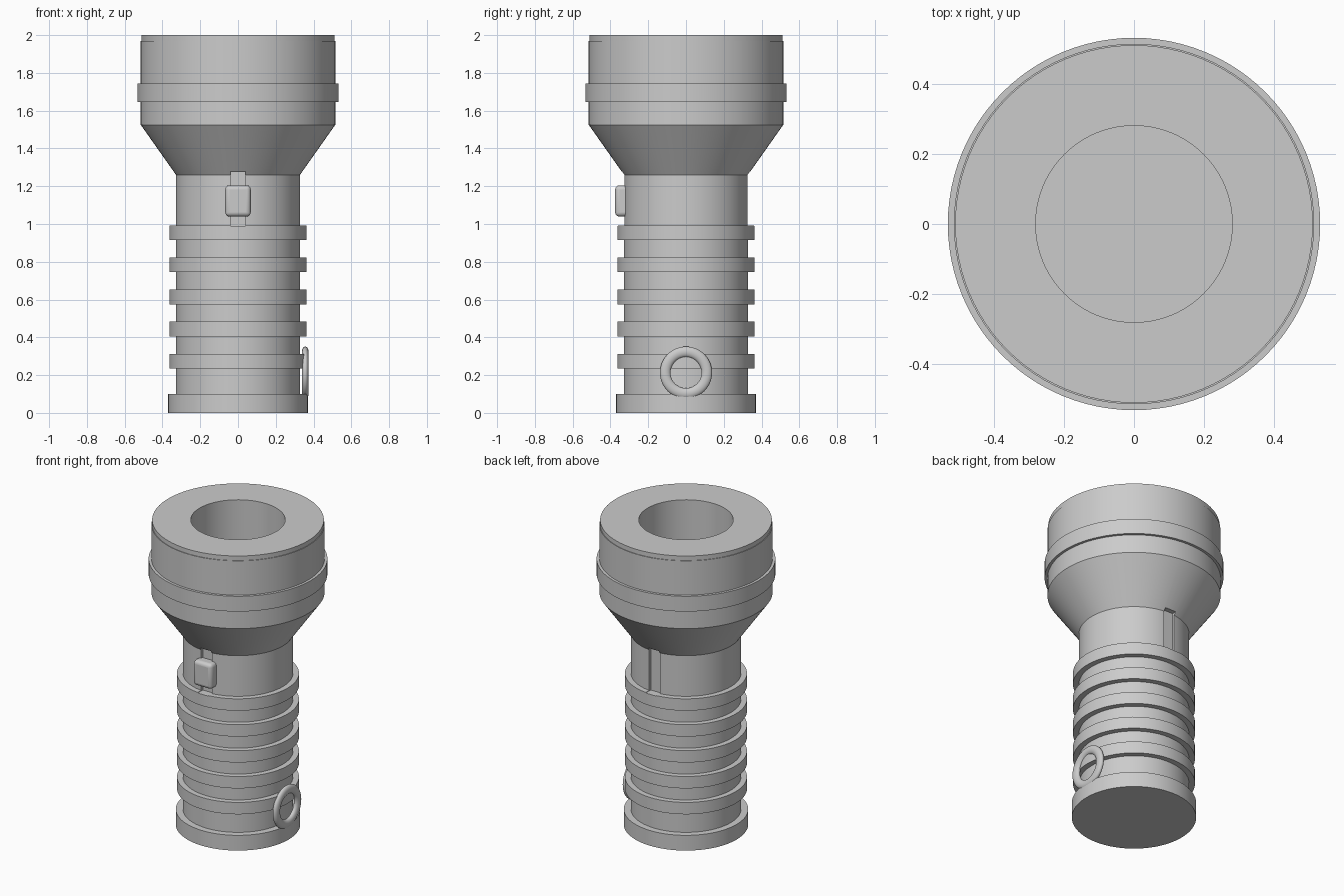
import bpy
import math

cube = bpy.data.objects.get("Cube")
if cube:
    bpy.data.objects.remove(cube, do_unlink=True)

grey = bpy.data.materials.new("plain grey")
grey.use_nodes = True
grey.diffuse_color = (0.6, 0.6, 0.6, 1)
grey.node_tree.nodes["Principled BSDF"].inputs["Base Color"].default_value = (0.6, 0.6, 0.6, 1)

SEGMENTS = 96


def finish(obj, name):
    obj.name = name
    obj.data.materials.clear()
    obj.data.materials.append(grey)
    bpy.ops.object.select_all(action="DESELECT")
    obj.select_set(True)
    bpy.context.view_layer.objects.active = obj
    bpy.ops.object.shade_smooth_by_angle(angle=math.radians(30))
    return obj


def lathe(name, profile):
    """Spin (radius, z) points about z; a closed solid with capped ends."""
    verts, rings = [], []
    for r, z in profile:
        start = len(verts)
        for i in range(SEGMENTS):
            a = 2 * math.pi * i / SEGMENTS
            verts.append((r * math.cos(a), r * math.sin(a), z))
        rings.append(range(start, len(verts)))
    faces = [tuple(reversed(rings[0])), tuple(rings[-1])]
    for low, high in zip(rings, rings[1:]):
        for i in range(SEGMENTS):
            j = (i + 1) % SEGMENTS
            faces.append((low[i], low[j], high[j], high[i]))
    mesh = bpy.data.meshes.new(name)
    mesh.from_pydata(verts, [], faces)
    obj = bpy.data.objects.new(name, mesh)
    bpy.context.collection.objects.link(obj)
    return finish(obj, name)


def box(name, centre, size):
    bpy.ops.mesh.primitive_cube_add(size=1, location=centre)
    obj = bpy.context.object
    obj.scale = size
    bpy.ops.object.transform_apply(location=False, rotation=False, scale=True)
    return finish(obj, name)


# Handle, ribs and flared head in one turned profile
BODY, RIB = 0.328, 0.363
profile = [(0.37, 0), (0.37, 0.1), (BODY, 0.1)]
for i in range(5):
    z = 0.235 + 0.17 * i
    profile += [(BODY, z), (RIB, z), (RIB, z + 0.078), (BODY, z + 0.078)]
profile += [(BODY, 1.26), (0.515, 1.525), (0.515, 1.645), (0.532, 1.645),
            (0.532, 1.745), (0.515, 1.745), (0.515, 1.97), (0.511, 1.97),
            (0.511, 2.0), (0.281, 2.0), (0.281, 1.2)]
body = lathe("torch_body", profile)

# Switch grooves, front and back
for side, label in ((-1, "front"), (1, "back")):
    cutter = box(label + "_groove_cutter", (0, side * 0.36, 1.134), (0.078, 0.1, 0.288))
    cutter.hide_render = True
    cutter.hide_set(True)
    cut = body.modifiers.new(label + "_groove", "BOOLEAN")
    cut.operation = "DIFFERENCE"
    cut.solver = "EXACT"
    cut.object = cutter

# Apply the cuts, then remove the helpers
bpy.ops.object.select_all(action="DESELECT")
body.select_set(True)
bpy.context.view_layer.objects.active = body
for label in ("front", "back"):
    bpy.ops.object.modifier_apply(modifier=label + "_groove")
    bpy.data.objects.remove(bpy.data.objects[label + "_groove_cutter"], do_unlink=True)
finish(body, "torch_body")

# Sliding switch button
button = box("switch_button", (0, -0.335, 1.122), (0.135, 0.08, 0.165))
bevel = button.modifiers.new("rounding", "BEVEL")
bevel.width = 0.022
bevel.segments = 4

# Hanging ring on the left side near the base
bpy.ops.mesh.primitive_torus_add(location=(0.356, 0, 0.213), rotation=(0, math.pi / 2, 0),
                                 major_radius=0.11, minor_radius=0.028,
                                 major_segments=64, minor_segments=20)
ring = bpy.context.object
ring.scale.z = 0.65
finish(ring, "hanging_ring")
